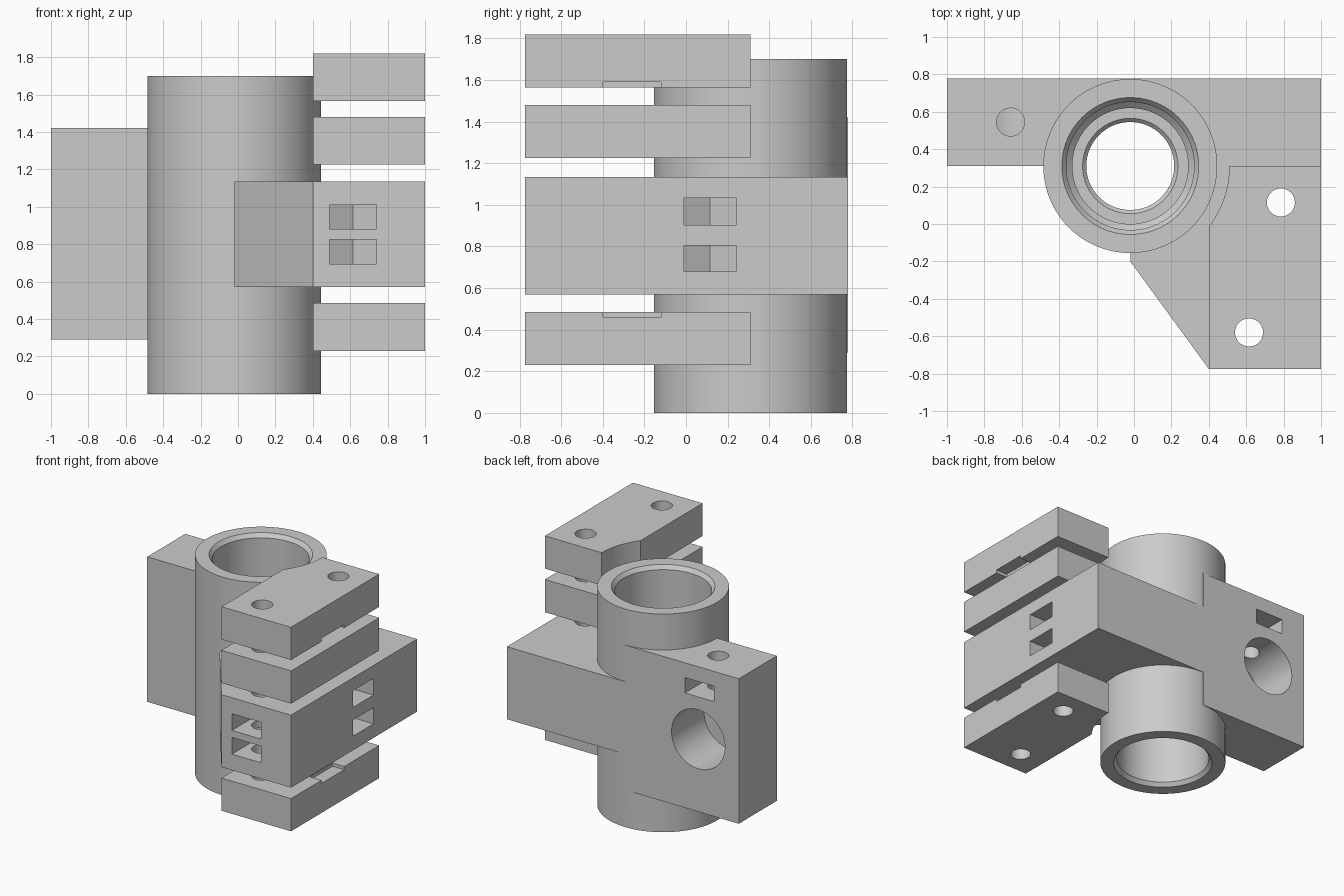
import bpy, bmesh, math

if "Cube" in bpy.data.objects:
    bpy.data.objects.remove(bpy.data.objects["Cube"], do_unlink=True)

grey = bpy.data.materials.new("plain grey plastic")
grey.use_nodes = True
grey.diffuse_color = (0.6, 0.6, 0.6, 1)
grey.node_tree.nodes["Principled BSDF"].inputs["Base Color"].default_value = (0.6, 0.6, 0.6, 1)

TUBE_X, TUBE_Y, TUBE_R, TUBE_H = -0.02, 0.31, 0.465, 1.70
BACK, FRONT = 0.778, -0.775
FRONT_BOLT, SIDE_BOLT, END_BOLT = (0.615, -0.58), (0.785, 0.115), (-0.66, 0.545)
BOLT_R = 0.075


def finish(name, bm):
    bmesh.ops.recalc_face_normals(bm, faces=bm.faces)
    mesh = bpy.data.meshes.new(name)
    bm.to_mesh(mesh)
    bm.free()
    mesh.materials.append(grey)
    ob = bpy.data.objects.new(name, mesh)
    bpy.context.collection.objects.link(ob)
    return ob


def prism(name, outline, z0, z1):
    """Extrude a plan outline from z0 up to z1."""
    bm = bmesh.new()
    face = bm.faces.new([bm.verts.new((x, y, z0)) for x, y in outline])
    top = bmesh.ops.extrude_face_region(bm, geom=[face])["geom"]
    verts = [g for g in top if isinstance(g, bmesh.types.BMVert)]
    bmesh.ops.translate(bm, vec=(0, 0, z1 - z0), verts=verts)
    return finish(name, bm)


def box(name, x0, x1, y0, y1, z0, z1):
    return prism(name, [(x0, y0), (x1, y0), (x1, y1), (x0, y1)], z0, z1)


def lathe(name, profile, cx, cy, steps=96):
    """Spin (radius, height) pairs round a vertical axis and cap the ends."""
    bm = bmesh.new()
    rings = []
    for r, z in profile:
        rings.append([bm.verts.new((cx + r * math.cos(a), cy + r * math.sin(a), z))
                      for a in (2 * math.pi * i / steps for i in range(steps))])
    for low, high in zip(rings, rings[1:]):
        for i in range(steps):
            j = (i + 1) % steps
            bm.faces.new((low[i], low[j], high[j], high[i]))
    bm.faces.new(rings[0])
    bm.faces.new(rings[-1])
    return finish(name, bm)


def combine(ob, tool, operation="DIFFERENCE"):
    """Apply a boolean and discard the helper shape."""
    tool.hide_render = True
    mod = ob.modifiers.new("boolean", "BOOLEAN")
    mod.operation, mod.object, mod.solver = operation, tool, "EXACT"
    bpy.ops.object.select_all(action="DESELECT")
    bpy.context.view_layer.objects.active = ob
    ob.select_set(True)
    bpy.ops.object.modifier_apply(modifier=mod.name)
    bpy.data.objects.remove(tool, do_unlink=True)


def drill(ob, centre, z0, z1):
    combine(ob, lathe("drill", [(BOLT_R, z0), (BOLT_R, z1)], *centre, steps=48))


def nut_slot(ob, centre, direction, z0, z1, reach=0.5):
    """Slot for a hex nut, open along direction, pointed at the far end."""
    half, shoulder, tip = 0.125, 0.072, 0.144
    dx, dy = direction
    pts = [(reach, -half), (reach, half), (-shoulder, half), (-tip, 0), (-shoulder, -half)]
    outline = [(centre[0] + u * dx - v * dy, centre[1] + u * dy + v * dx) for u, v in pts]
    combine(ob, prism("nut_cutter", outline, z0, z1))


def smooth(ob):
    bpy.ops.object.select_all(action="DESELECT")
    bpy.context.view_layer.objects.active = ob
    ob.select_set(True)
    bpy.ops.object.shade_smooth_by_angle(angle=math.radians(25))


# Carriage body: bearing tube, tall end block and middle clamp block
body = lathe("carriage_body", [(TUBE_R, 0), (TUBE_R, TUBE_H)], TUBE_X, TUBE_Y)
combine(body, box("end_block", -1, TUBE_X, TUBE_Y, BACK, 0.29, 1.42), "UNION")
middle = [(TUBE_X, -0.20), (0.4, FRONT), (1, FRONT), (1, BACK), (TUBE_X, BACK)]
combine(body, prism("middle_block", middle, 0.57, 1.135), "UNION")

# Stepped bearing bore, mirrored about the tube's mid height
lower = [(0.382, -0.02), (0.342, 0.03), (0.342, 0.65), (0.31, 0.68),
         (0.31, 0.75), (0.255, 0.75), (0.235, 0.77)]
bore = lower + [(r, TUBE_H - z) for r, z in reversed(lower)]
combine(body, lathe("bore_cutter", bore, TUBE_X, TUBE_Y))

# Blind round socket in the back of the end block
socket = lathe("socket_cutter", [(0.23, -0.45), (0.23, 0)], 0, 0, 64)
socket.rotation_euler = (-math.pi / 2, 0, 0)
socket.location = (-0.65, BACK + 0.05, 0.855)
bpy.context.view_layer.update()
combine(body, socket)

# Bolt holes and nut slots in the body
drill(body, END_BOLT, 0.9, 1.5)
nut_slot(body, END_BOLT, (0, 1), 1.185, 1.305)
for bolt in (FRONT_BOLT, SIDE_BOLT):
    drill(body, bolt, 0.5, 1.2)
for z0, z1 in ((0.695, 0.825), (0.88, 1.01)):
    nut_slot(body, FRONT_BOLT, (0, -1), z0, z1)
for z0, z1 in ((0.68, 0.805), (0.904, 1.034)):
    nut_slot(body, SIDE_BOLT, (1, 0), z0, z1)
smooth(body)

# Clamp plates, with a concave corner clearing the tube
clear = 0.53
start = -math.acos((0.4 - TUBE_X) / clear)
arc = [(TUBE_X + clear * math.cos(start * i / 12), TUBE_Y + clear * math.sin(start * i / 12))
       for i in range(13)]
plate_outline = [(1, TUBE_Y)] + arc + [(0.4, FRONT), (1, FRONT)]
plates = (("lower_clamp_plate", 0.23, 0.485, (0.46, 0.52)),
          ("upper_clamp_plate", 1.225, 1.48, None),
          ("top_clamp_plate", 1.565, 1.82, (1.53, 1.59)))
for name, z0, z1, notch in plates:
    plate = prism(name, plate_outline, z0, z1)
    for bolt in (FRONT_BOLT, SIDE_BOLT):
        drill(plate, bolt, z0 - 0.1, z1 + 0.1)
    if notch:
        combine(plate, box("notch_cutter", 0.9, 1.1, -0.4, -0.12, *notch))
    smooth(plate)
